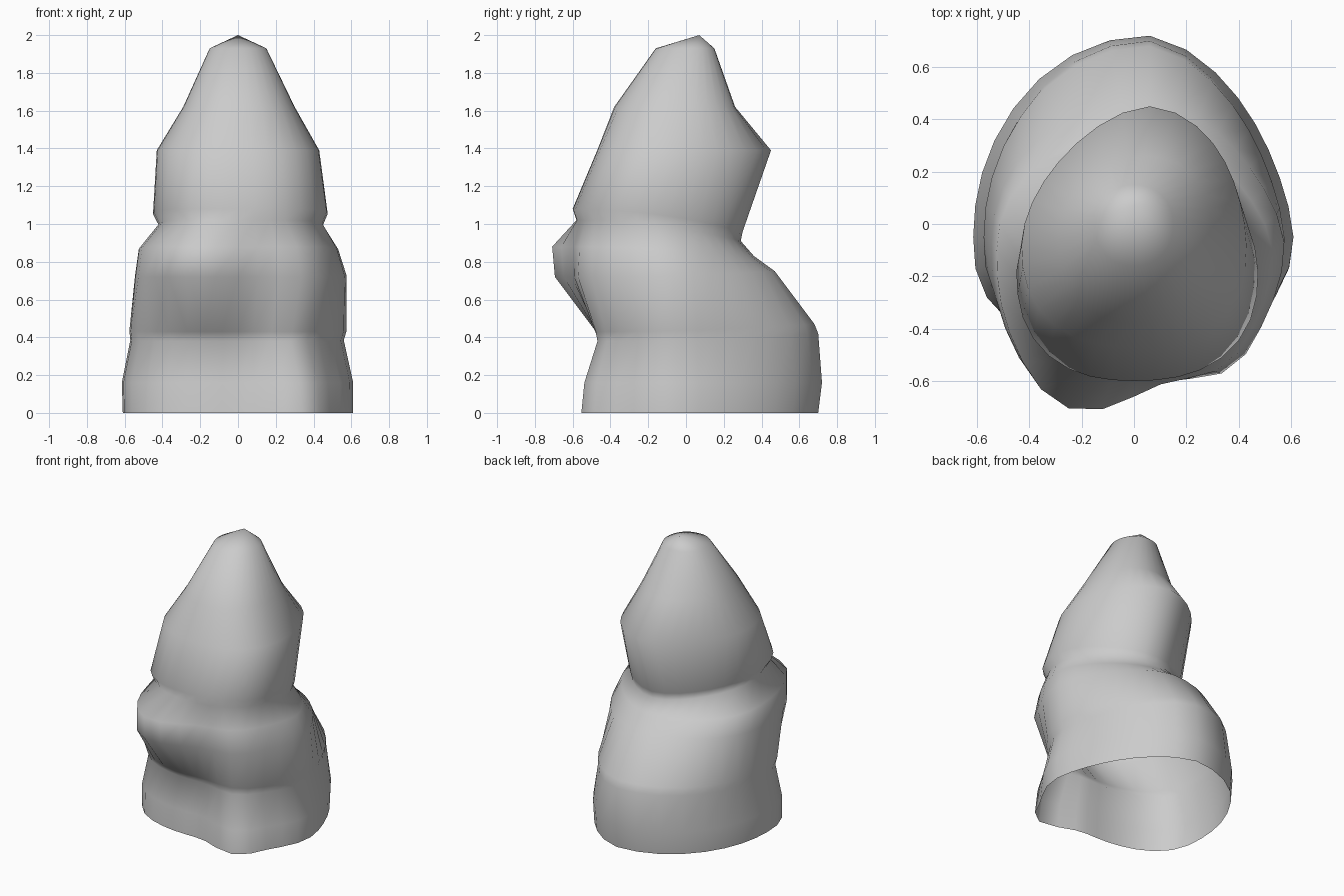
import bpy, bmesh, math

SEG = 32
# front z, back z, front y, back y, left x, right x, centre y, left lobe, right lobe
RINGS = [
    (0.00, 0.00, -0.47, 0.70, 0.61, 0.61, -0.05, 0.01, 0.14),
    (0.16, 0.16, -0.46, 0.72, 0.615, 0.61, -0.05, 0.01, 0.13),
    (0.38, 0.42, -0.43, 0.70, 0.57, 0.56, -0.05, 0.01, 0.08),
    (0.43, 0.47, -0.46, 0.68, 0.575, 0.575, -0.05, 0.02, 0.06),
    (0.72, 0.75, -0.57, 0.47, 0.545, 0.575, -0.07, 0.145, 0.07),
    (0.88, 0.83, -0.58, 0.36, 0.525, 0.53, -0.10, 0.15, 0.05),
    (1.02, 0.91, -0.58, 0.29, 0.42, 0.45, -0.16, 0.00, 0.00),
    (1.08, 0.96, -0.60, 0.30, 0.45, 0.475, -0.18, 0.00, 0.00),
    (1.39, 1.39, -0.47, 0.45, 0.43, 0.43, -0.08, 0.00, 0.00),
    (1.62, 1.62, -0.38, 0.26, 0.29, 0.30, -0.06, 0.00, 0.00),
    (1.93, 1.93, -0.16, 0.15, 0.15, 0.15, 0.00, 0.00, 0.00),
]
# squareness of each quadrant: front left, front right, back left, back right
BODY, HAT, TOP = (2.7, 2.2, 2.15, 1.55), (2.4, 2.4, 1.75, 1.75), (2.2, 2.2, 2.1, 2.1)
SHAPES = [BODY] * 6 + [HAT] * 3 + [TOP] * 2
SKEW = [0.06] * 9 + [0.04, 0.0]


def lobe(angle, centre, width):
    d = (angle - centre + 180) % 360 - 180
    return math.exp(-(d / width) ** 2)


def ring_point(ring, shape, skew, i):
    zf, zb, yf, yb, xl, xr, cy, left, right = ring
    deg = 360 * i / SEG
    c, s = math.cos(math.radians(deg)), math.sin(math.radians(deg))
    a = xr if c > 0 else xl
    b = yb - cy if s > 0 else cy - yf
    p = shape[(2 if s > 0 else 0) + (1 if c > 0 else 0)]
    r = (abs(c / a) ** p + abs(s / b) ** p) ** (-1 / p)
    r += left * lobe(deg, -110, 25) + right * lobe(deg, -54, 18)
    x, y = r * c, cy + r * s
    t = min(1, max(0, (y - yf) / (yb - yf)))
    # the back ridge leans to one side and the seam drops toward the back
    return x + skew * max(0, s) ** 2, y, zf + (zb - zf) * t ** 2


# Hooded figure: one lofted skin, open underneath
bm = bmesh.new()
loops = [[bm.verts.new(ring_point(r, sh, sk, i)) for i in range(SEG)]
         for r, sh, sk in zip(RINGS, SHAPES, SKEW)]
for low, high in zip(loops, loops[1:]):
    for i in range(SEG):
        j = (i + 1) % SEG
        bm.faces.new((low[i], low[j], high[j], high[i]))

# Pointed tip
tip = bm.verts.new((0, 0.07, 2.0))
for i in range(SEG):
    bm.faces.new((loops[-1][i], loops[-1][(i + 1) % SEG], tip))

mesh = bpy.data.meshes.new("hooded_figure")
bm.to_mesh(mesh)
bm.free()
obj = bpy.data.objects.new("hooded_figure", mesh)
bpy.context.collection.objects.link(obj)
for poly in mesh.polygons:
    poly.use_smooth = True
